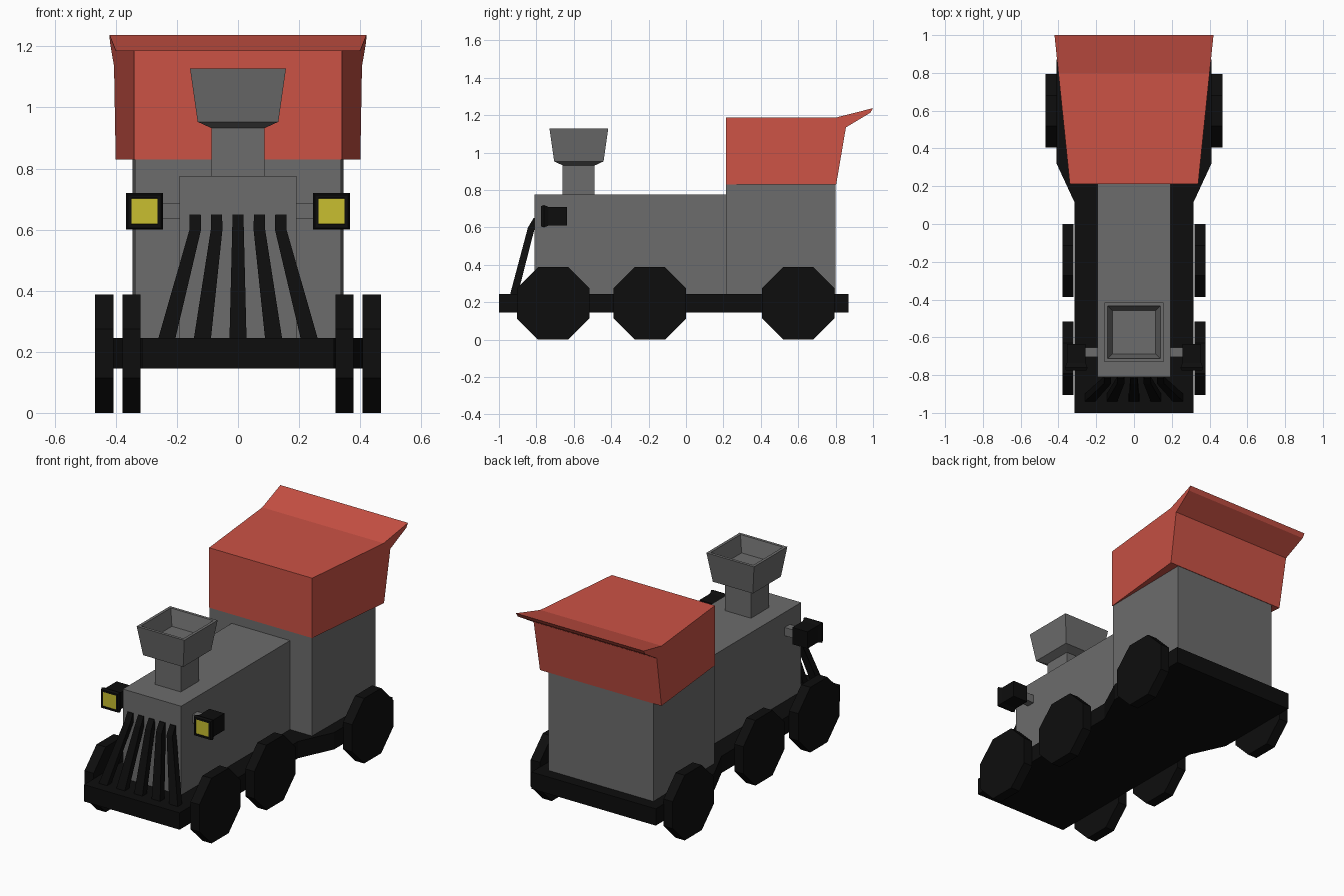
import bpy, bmesh, math
from mathutils import Matrix

if "Cube" in bpy.data.objects:
    bpy.data.objects.remove(bpy.data.objects["Cube"])


def material(name, rgb):
    m = bpy.data.materials.new(name)
    m.diffuse_color = (*rgb, 1)
    m.use_nodes = True
    m.node_tree.nodes["Principled BSDF"].inputs["Base Color"].default_value = m.diffuse_color
    return m


GREY = material("grey", (0.15, 0.15, 0.15))
BLACK = material("black", (0.004, 0.004, 0.004))
RED = material("red", (0.6, 0.085, 0.06))
YELLOW = material("yellow", (0.58, 0.52, 0.03))


def finish(name, bm, mat):
    bmesh.ops.recalc_face_normals(bm, faces=bm.faces)
    me = bpy.data.meshes.new(name)
    bm.to_mesh(me)
    bm.free()
    me.materials.append(mat)
    ob = bpy.data.objects.new(name, me)
    bpy.context.collection.objects.link(ob)
    return ob


def loft(name, rings, mat):
    """Join rings of equal point count and cap both ends."""
    bm = bmesh.new()
    vs = [[bm.verts.new(p) for p in ring] for ring in rings]
    n = len(vs[0])
    for a, b in zip(vs, vs[1:]):
        for i in range(n):
            j = (i + 1) % n
            bm.faces.new((a[i], a[j], b[j], b[i]))
    bm.faces.new(vs[0])
    bm.faces.new(vs[-1])
    return finish(name, bm, mat)


def square(cx, cy, z, r):
    return [(cx - r, cy - r, z), (cx + r, cy - r, z),
            (cx + r, cy + r, z), (cx - r, cy + r, z)]


def box(name, x, y, z, mat):
    ring = lambda h: [(x[0], y[0], h), (x[1], y[0], h), (x[1], y[1], h), (x[0], y[1], h)]
    return loft(name, [ring(z[0]), ring(z[1])], mat)


def outline(half):
    return half + [(-x, y) for x, y in reversed(half)]


# Chassis, wider under the cab
plan = outline([(0.315, -1), (0.315, 0.115), (0.41, 0.32), (0.41, 0.87)])
loft("chassis", [[(x, y, z) for x, y in plan] for z in (0.145, 0.245)], BLACK)

# Boiler and slightly flared cab
box("boiler", (-0.192, 0.192), (-0.81, 0.22), (0.245, 0.775), GREY)
plan = outline([(0.337, 0.215), (0.345, 0.80)])
loft("cab", [[(x, y, z) for x, y in plan] for z in (0.245, 0.84)], GREY)

# Roof: side profile whose width grows towards the back
profile = [(0.213, 0.83), (0.213, 1.187), (0.80, 1.187), (1.0, 1.238),
           (0.985, 1.213), (0.855, 1.135), (0.803, 0.83)]
loft("roof", [[(s * (0.34 + 0.103 * (y - 0.215)), y, z) for y, z in profile]
              for s in (-1, 1)], RED)

# Chimney with hollow funnel
loft("chimney_stem", [square(0, -0.575, z, 0.086) for z in (0.775, 0.935)], GREY)
loft("chimney_funnel", [square(0, -0.573, z, r) for z, r in
     ((0.932, 0.086), (0.953, 0.132), (1.128, 0.157), (1.128, 0.14), (1.035, 0.115))], GREY)

# Octagonal wheels
for label, y, x in (("front", -0.71, 0.349), ("middle", -0.193, 0.349), ("rear", 0.6, 0.438)):
    for side, s in (("right", 1), ("left", -1)):
        bm = bmesh.new()
        r = 0.194 / math.cos(math.pi / 8)
        bmesh.ops.create_cone(bm, cap_ends=True, segments=8, radius1=r, radius2=r, depth=0.06,
                              matrix=Matrix.Translation((s * x, y, 0.194))
                              @ Matrix.Rotation(math.pi / 2, 4, 'Y')
                              @ Matrix.Rotation(math.pi / 8, 4, 'Z'))
        finish(f"{label}_wheel_{side}", bm, BLACK)

# Headlamps on brackets
for side, s in (("right", 1), ("left", -1)):
    cx, cz = s * 0.306, 0.66
    sq = lambda y, r: [(x, y, z + cz) for x, z, _ in
                       [(cx - r, -r, 0), (cx + r, -r, 0), (cx + r, r, 0), (cx - r, r, 0)]]
    loft(f"lamp_{side}", [sq(-0.635, 0.05), sq(-0.735, 0.05), sq(-0.76, 0.06),
                          sq(-0.775, 0.054), sq(-0.775, 0.043), sq(-0.765, 0.043)], BLACK)
    loft(f"lamp_glass_{side}", [sq(-0.76, 0.042), sq(-0.772, 0.042)], YELLOW)
    box(f"lamp_bracket_{side}", sorted((s * 0.185, s * 0.265)), (-0.705, -0.655),
        (0.636, 0.685), GREY)

# Cowcatcher bars fanning out downwards
for i in range(-2, 3):
    rings = []
    for z, x, w, y0, y1 in ((0.24, 0.117, 0.028, -0.941, -0.90),
                            (0.60, 0.07, 0.019, -0.845, -0.808),
                            (0.65, 0.07, 0.018, -0.815, -0.80)):
        c = x * i
        rings.append([(c - w, y0, z), (c + w, y0, z), (c + w, y1, z), (c - w, y1, z)])
    loft(f"cowcatcher_bar_{i + 3}", rings, BLACK)
